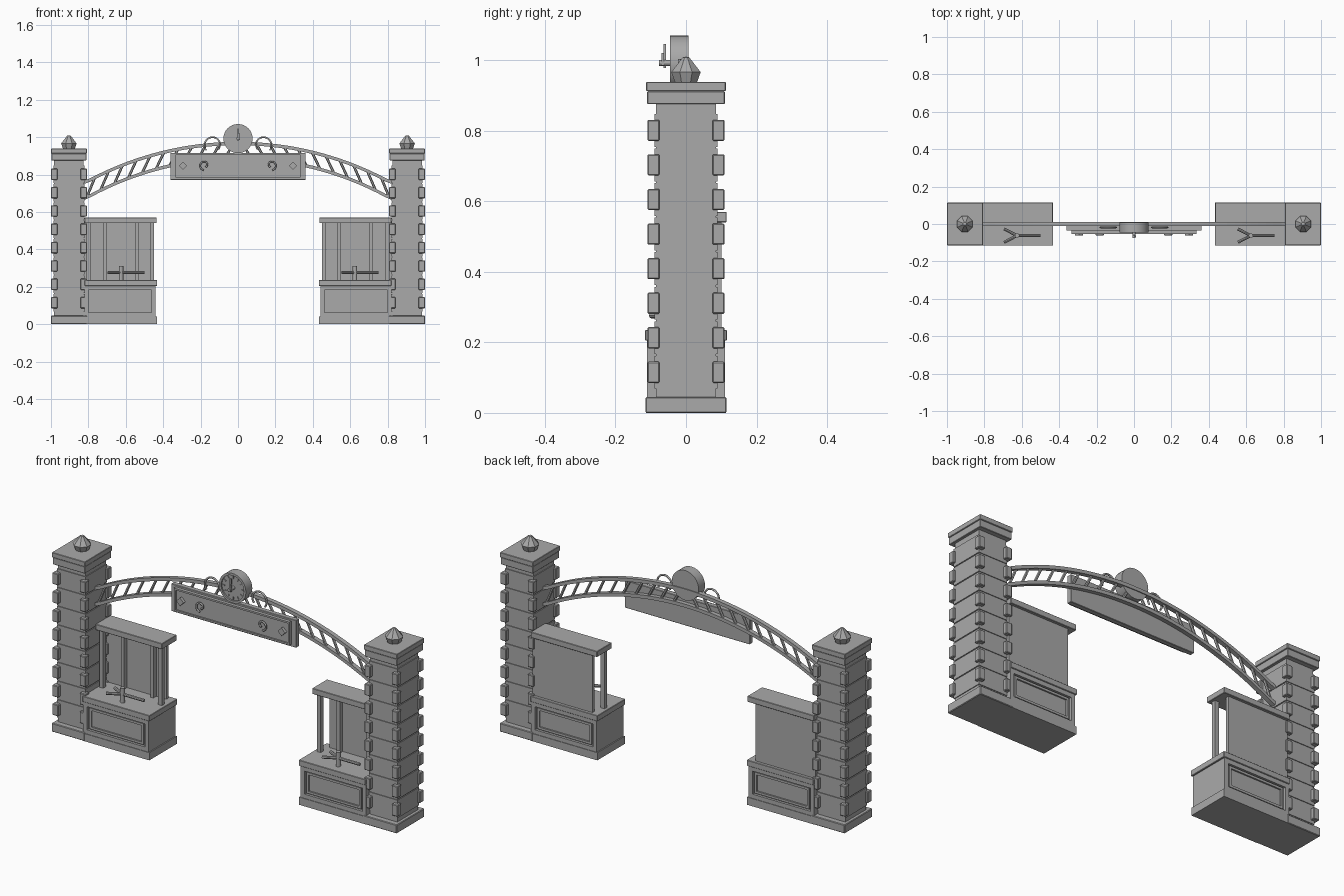
import bpy, bmesh, math
from mathutils import Vector, Matrix

old = bpy.data.objects.get("Cube")
if old:
    bpy.data.objects.remove(old)

stone = bpy.data.materials.new("plain_grey")
stone.use_nodes = True
grey = (0.40, 0.40, 0.40, 1)
stone.diffuse_color = grey
stone.node_tree.nodes["Principled BSDF"].inputs["Base Color"].default_value = grey


def finish(name, bm):
    mesh = bpy.data.meshes.new(name)
    bm.to_mesh(mesh)
    bm.free()
    mesh.materials.append(stone)
    obj = bpy.data.objects.new(name, mesh)
    bpy.context.collection.objects.link(obj)
    return obj


def add_box(bm, x, y, z):
    """Box from three (low, high) ranges."""
    size = [b - a for a, b in (x, y, z)]
    mid = [(a + b) / 2 for a, b in (x, y, z)]
    bmesh.ops.create_cube(bm, size=1, matrix=Matrix.Translation(mid) @ Matrix.Diagonal((*size, 1)))


def boxes(name, ranges, bevel=0):
    bm = bmesh.new()
    for r in ranges:
        add_box(bm, *r)
    obj = finish(name, bm)
    if bevel:
        mod = obj.modifiers.new("bevel", "BEVEL")
        mod.width, mod.segments = bevel, 1
    return obj


def frame(x, y, z, w):
    """Four bars around a rectangle facing the front."""
    (a, b), (c, d) = x, z
    return [((a, a + w), y, z), ((b - w, b), y, z),
            ((a + w, b - w), y, (c, c + w)), ((a + w, b - w), y, (d - w, d))]


def around(c, h):
    return (c - h, c + h)


def rods(name, pairs, radius, sides=8):
    bm = bmesh.new()
    for a, b in pairs:
        a, b = Vector(a), Vector(b)
        turn = (b - a).to_track_quat("Z", "Y").to_matrix().to_4x4()
        bmesh.ops.create_cone(bm, cap_ends=True, segments=sides, radius1=radius, radius2=radius,
                              depth=(b - a).length, matrix=Matrix.Translation((a + b) / 2) @ turn)
    return finish(name, bm)


def lathe(name, profile, sides, matrix):
    bm = bmesh.new()
    verts = [bm.verts.new((r, 0, z)) for r, z in profile]
    edges = [bm.edges.new(p) for p in zip(verts, verts[1:])]
    bmesh.ops.spin(bm, geom=verts + edges, cent=(0, 0, 0), axis=(0, 0, 1),
                   angle=math.tau, steps=sides)
    bmesh.ops.remove_doubles(bm, verts=bm.verts, dist=0.0001)
    bmesh.ops.recalc_face_normals(bm, faces=bm.faces)
    bmesh.ops.transform(bm, matrix=matrix, verts=bm.verts)
    return finish(name, bm)


def wire(name, points, radius):
    """Smooth tube along a path."""
    curve = bpy.data.curves.new(name, "CURVE")
    curve.dimensions = "3D"
    curve.bevel_depth, curve.bevel_resolution, curve.use_fill_caps = radius, 1, True
    spline = curve.splines.new("POLY")
    spline.points.add(len(points) - 1)
    for p, co in zip(spline.points, points):
        p.co = (*co, 1)
    curve.materials.append(stone)
    obj = bpy.data.objects.new(name, curve)
    bpy.context.collection.objects.link(obj)


def curl(cx, y, cz, r0, r1, start, end, s, steps=20):
    """Spiral in the upright plane, mirrored by s."""
    out = []
    for i in range(steps + 1):
        t = i / steps
        a, r = math.radians(start + (end - start) * t), r0 + (r1 - r0) * t
        out.append((s * (cx + r * math.cos(a)), y, cz + r * math.sin(a)))
    return out


def pillar(s, side):
    c = s * 0.904
    boxes(side + "_pillar_base", [(around(c, 0.096), around(0, 0.115), (0, 0.045))], 0.003)
    boxes(side + "_pillar_core", [(around(c, 0.079), around(0, 0.085), (0.04, 0.88))])
    courses, quoins = [], []
    for i in range(8):
        z = 0.115 + 0.098 * i
        courses.append((around(c, 0.083), around(0, 0.089), around(z, 0.0465)))
        for qx in (-1, 1):
            for qy in (-1, 1):
                quoins.append((around(c + qx * 0.079, 0.017), around(qy * 0.092, 0.017),
                               around(z, 0.03)))
    boxes(side + "_pillar_courses", courses)
    boxes(side + "_pillar_quoins", quoins, 0.003)
    boxes(side + "_pillar_cap", [(around(c, 0.093), around(0, 0.11), (0.875, 0.912)),
                                 (around(c, 0.096), around(0, 0.113), (0.912, 0.938))], 0.002)
    lathe(side + "_finial", [(0, 0.935), (0.033, 0.935), (0.045, 0.966), (0.010, 1.008), (0, 1.01)],
          8, Matrix.Translation((c, 0, 0)) @ Matrix.Rotation(math.pi / 8, 4, "Z"))


def booth(s, side):
    def span(a, b):
        return tuple(sorted((s * a, s * b)))
    wide = span(0.44, 0.82)
    # Panelled counter
    boxes(side + "_counter_body", [(wide, around(0, 0.098), (0, 0.205))])
    boxes(side + "_counter_plinth", [(span(0.434, 0.82), around(0, 0.114), (0, 0.04))])
    panels = []
    for f in (-1, 1):
        panels += frame(wide, around(f * 0.103, 0.008), (0.04, 0.205), 0.022)
        panels += frame(span(0.472, 0.788), around(f * 0.1, 0.006), (0.068, 0.178), 0.012)
    boxes(side + "_counter_panels", panels)
    boxes(side + "_counter_top", [(span(0.432, 0.82), around(0, 0.116), (0.205, 0.235))], 0.002)
    # Kiosk above the counter
    boxes(side + "_kiosk_back", [(span(0.472, 0.82), (0.082, 0.1), (0.235, 0.54))])
    boxes(side + "_kiosk_posts", [(around(s * x, 0.011), around(0.022, 0.011), (0.235, 0.54))
                                  for x in (0.46, 0.80)])
    boxes(side + "_kiosk_mullions", [(around(s * x, 0.009), (0.058, 0.084), (0.235, 0.54))
                                     for x in (0.54, 0.71)])
    boxes(side + "_kiosk_roof", [(span(0.435, 0.82), (-0.008, 0.115), (0.54, 0.57))], 0.002)
    # Turnstile
    x, y, z = s * 0.625, -0.062, 0.276
    rods(side + "_turnstile_post", [((x, y, 0.234), (x, y, 0.31))], 0.012, 12)
    rods(side + "_turnstile_arms", [((x, y, z), (x + dx, y + dy, z)) for dx, dy in
                                    ((0.125, 0), (-0.07, 0.036), (-0.07, -0.036))], 0.008)


# Arch rails and rungs
def rail_z(x, top, sag, half=0.82):
    r = (half * half + sag * sag) / (2 * sag)
    return top - r + math.sqrt(r * r - x * x)


def upper(x):
    return rail_z(x, 0.966, 0.211)


def lower(x):
    return rail_z(x, 0.887, 0.217)


def arch_rail(name, height):
    bm = bmesh.new()
    n, rows = 40, []
    for i in range(n + 1):
        x = -0.83 + 1.66 * i / n
        z = height(max(-0.82, min(0.82, x)))
        rows.append([bm.verts.new((x, y, z + dz)) for y, dz in
                     ((-0.012, -0.009), (0.012, -0.009), (0.012, 0.009), (-0.012, 0.009))])
    for p, q in zip(rows, rows[1:]):
        for k in range(4):
            bm.faces.new((p[k], p[k - 1], q[k - 1], q[k]))
    bm.faces.new(rows[0])
    bm.faces.new(rows[-1][::-1])
    bmesh.ops.recalc_face_normals(bm, faces=bm.faces)
    finish(name, bm)


arch_rail("arch_upper_rail", upper)
arch_rail("arch_lower_rail", lower)
rungs = []
for s in (-1, 1):
    for i in range(11):
        x = 0.81 - 0.074 * i
        top = x - 0.045
        rungs.append(((s * x, 0, lower(x)), (s * top, 0, upper(top))))
rods("arch_rungs", rungs, 0.007, 6)

# Sign board
boxes("sign_board", [(around(0, 0.362), (-0.036, -0.01), (0.772, 0.916))], 0.002)
boxes("sign_panel", [(around(0, 0.325), (-0.045, -0.035), (0.79, 0.9))])
boxes("sign_frame", frame(around(0, 0.335), (-0.053, -0.035), (0.784, 0.906), 0.009))

# Clock
face_front = Matrix.Translation((0, 0, 0.992)) @ Matrix.Rotation(math.pi / 2, 4, "X")
drum = lathe("clock_drum", [(0, -0.007), (0.078, -0.007), (0.078, 0.046), (0.066, 0.046),
                            (0.066, 0.038), (0, 0.038)], 32, face_front)
bm = bmesh.new()
for i in range(12):
    a = math.tau * i / 12
    turn = face_front @ Matrix.Rotation(a, 4, "Z") @ Matrix.Translation((0, 0.055, 0.04))
    bmesh.ops.create_cube(bm, size=1, matrix=turn @ Matrix.Diagonal((0.005, 0.014, 0.006, 1)))
finish("clock_ticks", bm)
boxes("clock_hands", [(around(0, 0.004), (-0.064, -0.056), (0.978, 1.046)),
                      (around(0.006, 0.004), (-0.07, -0.062), (0.985, 1.02))])
rods("clock_hub", [((0, -0.037, 0.992), (0, -0.076, 0.992))], 0.009, 12)

for s, side in ((-1, "right"), (1, "left")):
    pillar(s, side)
    booth(s, side)
    # Scrollwork beside the clock and on the sign
    wire(side + "_arch_scroll", curl(0.135, -0.018, 0.958, 0.045, 0.038, -40, 220, s), 0.005)
    wire(side + "_sign_scroll", curl(0.178, -0.056, 0.85, 0.028, 0.01, -80, 250, s), 0.005)
    bm = bmesh.new()
    place = Matrix.Translation((s * 0.294, -0.05, 0.847)) @ Matrix.Rotation(math.pi / 4, 4, "Y")
    bmesh.ops.create_cube(bm, size=1, matrix=place @ Matrix.Diagonal((0.03, 0.022, 0.03, 1)))
    finish(side + "_sign_diamond", bm)

# Smooth the clock rim while keeping its edges sharp
bpy.ops.object.select_all(action="DESELECT")
drum.select_set(True)
bpy.context.view_layer.objects.active = drum
bpy.ops.object.shade_smooth_by_angle()
